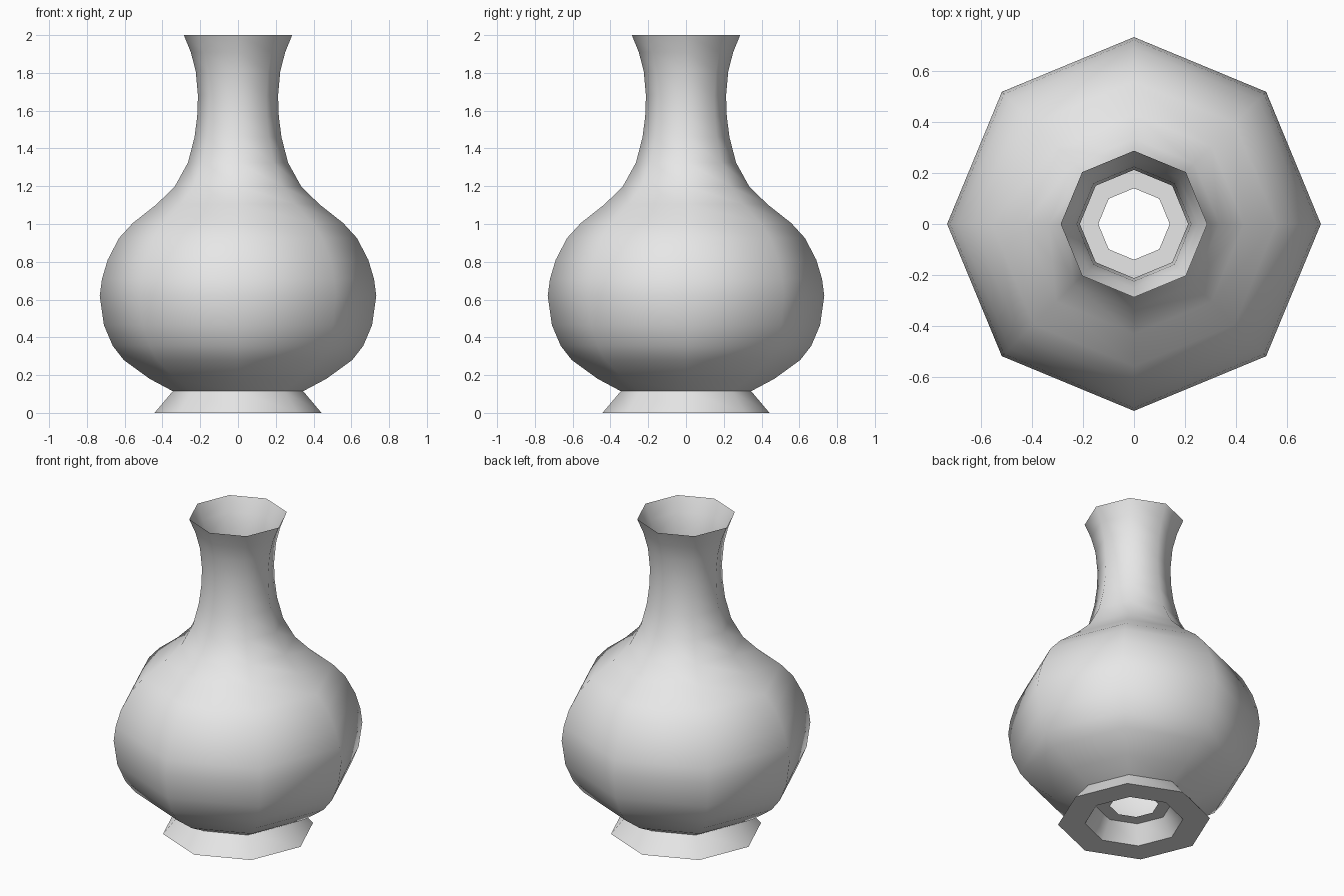
import bpy
import bmesh
from math import cos, sin, tau, radians

SIDES = 8

cube = bpy.data.objects.get("Cube")
if cube:
    bpy.data.objects.remove(cube, do_unlink=True)

# Single glaze colour
glaze = bpy.data.materials.new("grey_glaze")
glaze.use_nodes = True
colour = (0.8, 0.8, 0.8, 1)
glaze.diffuse_color = colour
glaze.node_tree.nodes["Principled BSDF"].inputs["Base Color"].default_value = colour


def lathe(name, profile):
    """Turn (radius, height) points, listed top to bottom, around the z axis."""
    bm = bmesh.new()
    rings = [[bm.verts.new((r * cos(tau * j / SIDES), r * sin(tau * j / SIDES), z))
              for j in range(SIDES)] for r, z in profile]
    for upper, lower in zip(rings, rings[1:]):
        for j in range(SIDES):
            k = (j + 1) % SIDES
            bm.faces.new((upper[j], lower[j], lower[k], upper[k]))
    mesh = bpy.data.meshes.new(name)
    bm.to_mesh(mesh)
    bm.free()
    mesh.materials.append(glaze)
    obj = bpy.data.objects.new(name, mesh)
    bpy.context.collection.objects.link(obj)
    bpy.ops.object.select_all(action="DESELECT")
    obj.select_set(True)
    bpy.context.view_layer.objects.active = obj
    bpy.ops.object.shade_smooth_by_angle(angle=radians(50))
    return obj


# Thin-walled body: flared rim, neck, shoulder, belly, base
lathe("vase_body", [
    (0.287, 2.0), (0.25, 1.91), (0.224, 1.81), (0.212, 1.68), (0.216, 1.57),
    (0.23, 1.46), (0.265, 1.325), (0.334, 1.2), (0.43, 1.105), (0.557, 1.005),
    (0.63, 0.925), (0.69, 0.81), (0.72, 0.71), (0.732, 0.62), (0.71, 0.465),
    (0.663, 0.355), (0.605, 0.28), (0.467, 0.18), (0.345, 0.115),
])

# Splayed foot with a hollow underside and a drain hole
lathe("vase_foot", [
    (0.345, 0.115), (0.442, 0), (0.285, 0), (0.22, 0.11), (0.14, 0.11),
])
